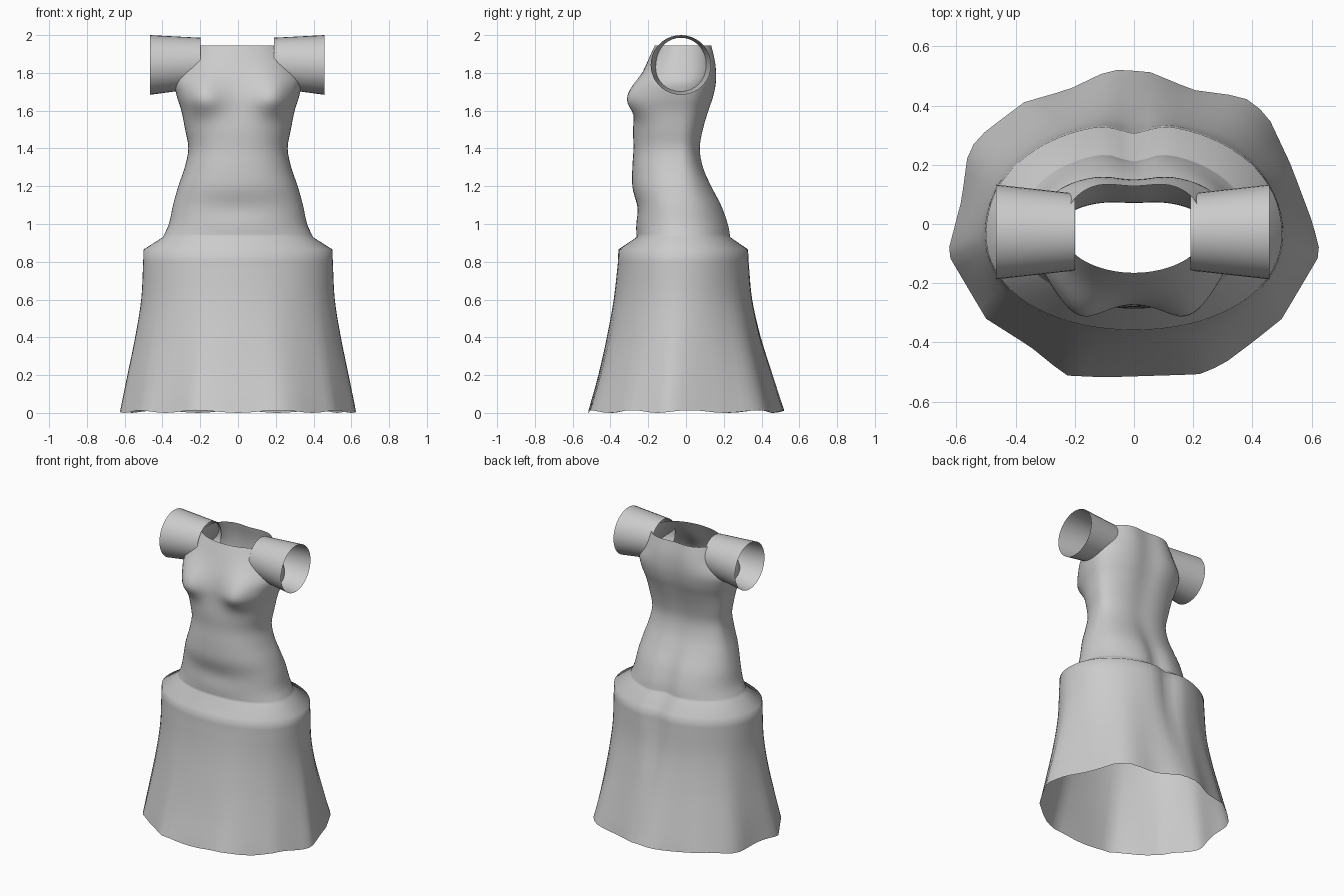
import bpy, bmesh, math

if "Cube" in bpy.data.objects:
    bpy.data.objects.remove(bpy.data.objects["Cube"])

cloth = bpy.data.materials.new("grey cloth")
cloth.diffuse_color = (0.6, 0.6, 0.6, 1)
cloth.use_nodes = True
cloth.node_tree.nodes["Principled BSDF"].inputs["Base Color"].default_value = cloth.diffuse_color
SEG = 72

# rings: height, half width, front depth, back depth, squareness, back groove depth
SKIRT = [(.01, .628, -.517, .505, 2.0, 0), (.2, .588, -.465, .452, 2.0, .005), (.4, .546, -.42, .40, 2.0, .015),
         (.6, .513, -.383, .358, 2.05, .025), (.8, .502, -.36, .341, 2.1, .033), (.865, .50, -.358, .338, 2.1, .033)]
BODICE = [(.93, .398, -.262, .245, 2.15, .033), (1.0, .366, -.265, .232, 2.15, .032),
          (1.1, .344, -.265, .195, 2.2, .025), (1.2, .316, -.284, .141, 2.25, .015),
          (1.3, .282, -.284, .096, 2.3, .01), (1.4, .263, -.278, .079, 2.3, .008),
          (1.5, .28, -.28, .096, 2.3, .01), (1.6, .30, -.272, .127, 2.3, .014),
          (1.68, .325, -.265, .155, 2.35, .018), (1.76, .335, -.245, .169, 2.4, .02),
          (1.85, .28, -.208, .167, 2.5, .02), (1.945, .235, -.165, .148, 2.6, .02)]
# hem outline, followed around the folds
HEM = [(.605, 0), (.53, .2), (.45, .37), (.37, .43), (.2, .453), (.05, .515), (-.08, .522), (-.22, .455),
       (-.37, .412), (-.5, .315), (-.56, .25), (-.583, .08), (-.63, -.1), (-.5, -.32), (-.35, -.415),
       (-.23, -.512), (-.1, -.518), (.22, -.508), (.3, -.475), (.4, -.4), (.5, -.32), (.63, -.1), (.605, 0)]


def smooth_rings(keys, n):
    """Hermite interpolation between ring keys."""
    def slope(i, k):
        a, b = keys[max(i - 1, 0)], keys[min(i + 1, len(keys) - 1)]
        return (b[k] - a[k]) / (b[0] - a[0])
    out = []
    for i in range(len(keys) - 1):
        a, b = keys[i], keys[i + 1]
        h = b[0] - a[0]
        for j in range(n):
            t = j / n
            row = [a[0] + h * t]
            for k in range(1, 6):
                row.append((2*t**3 - 3*t*t + 1) * a[k] + (t**3 - 2*t*t + t) * h * slope(i, k)
                           + (3*t*t - 2*t**3) * b[k] + (t**3 - t*t) * h * slope(i + 1, k))
            out.append(row)
    return out + [list(keys[-1])]


def gauss(v, w):
    return math.exp(-(v / w) ** 2)


def hem_radius(a):
    """Distance from the axis to the hem outline in direction a."""
    dx, dy = math.cos(a), math.sin(a)
    for (x1, y1), (x2, y2) in zip(HEM, HEM[1:]):
        ex, ey = x2 - x1, y2 - y1
        det = dx * ey - dy * ex
        r = (x1 * ey - y1 * ex) / det
        s = (x1 * dy - y1 * dx) / det
        if r > 0 and -1e-6 <= s <= 1 + 1e-6:
            return r
    return .55


def oval(ring, a):
    z, hw, front, back, e, _ = ring
    c, s = math.cos(a), math.sin(a)
    cy = -.035 - .045 * max(0, (.8 - z) / .8) ** 2
    if s < 0 and z > 1.75:   # rounder neckline in front
        e += (1.95 - e) * (z - 1.75) / .195
    x = hw * math.copysign(abs(c) ** (2 / e), c)
    y = cy + (back - cy if s > 0 else cy - front) * math.copysign(abs(s) ** (2 / e), s)
    return x, y


def point(ring, a):
    z, s = ring[0], math.sin(a)
    x, y = oval(ring, a)
    if s > 0:      # centre back groove
        y -= ring[5] * gauss(x, .065 + .03 * min(1, max(0, z - 1.0)))
    elif z > .95:  # bust and soft stomach hollow
        lift = gauss(z - 1.66, .085 if z < 1.66 else .12)
        y -= .072 * gauss(abs(x) - .19, .105) * lift * min(1, -s * 2)
        y += .008 * gauss(z - 1.07, .06) * gauss(x, .16)
    if z < .8:     # folds grow towards the hem
        f = ((.8 - z) / .79) ** 1.2
        hx, hy = oval(SKIRT[0], a)
        k = 1 + f * (hem_radius(math.atan2(hy, hx)) / math.hypot(hx, hy) - 1)
        x, y = x * k, y * k
        if z < .02:
            z = .007 + .007 * math.sin(9 * a)
    return x, y, z


def loft(name, rows):
    bm = bmesh.new()
    rings = [[bm.verts.new(p) for p in row] for row in rows]
    for lo, hi in zip(rings, rings[1:]):
        n = len(lo)
        for i in range(n):
            bm.faces.new((lo[i], lo[(i + 1) % n], hi[(i + 1) % n], hi[i]))
    me = bpy.data.meshes.new(name)
    bm.to_mesh(me)
    bm.free()
    me.materials.append(cloth)
    for p in me.polygons:
        p.use_smooth = True
    ob = bpy.data.objects.new(name, me)
    bpy.context.collection.objects.link(ob)


# dress: flared skirt, hip ledge and fitted bodice, open at neck and hem
angles = [2 * math.pi * i / SEG for i in range(SEG)]
rings = smooth_rings(SKIRT[:-1], 4) + [SKIRT[-1]] + smooth_rings(BODICE, 4)
loft("dress", [[point(r, a) for a in angles] for r in rings])

# open flared sleeves
for side, name in ((-1, "left_sleeve"), (1, "right_sleeve")):
    rows = []
    for t in (0, .33, .67, 1):
        x = side * (.195 + .267 * t) - .004
        ry, rz, cz = .13 + .03 * t, .133 + .025 * t, 1.853 - .011 * t
        rows.append([(x, -.027 + ry * math.cos(side * a), cz + rz * math.sin(side * a))
                     for a in angles[::2]])
    loft(name, rows)
